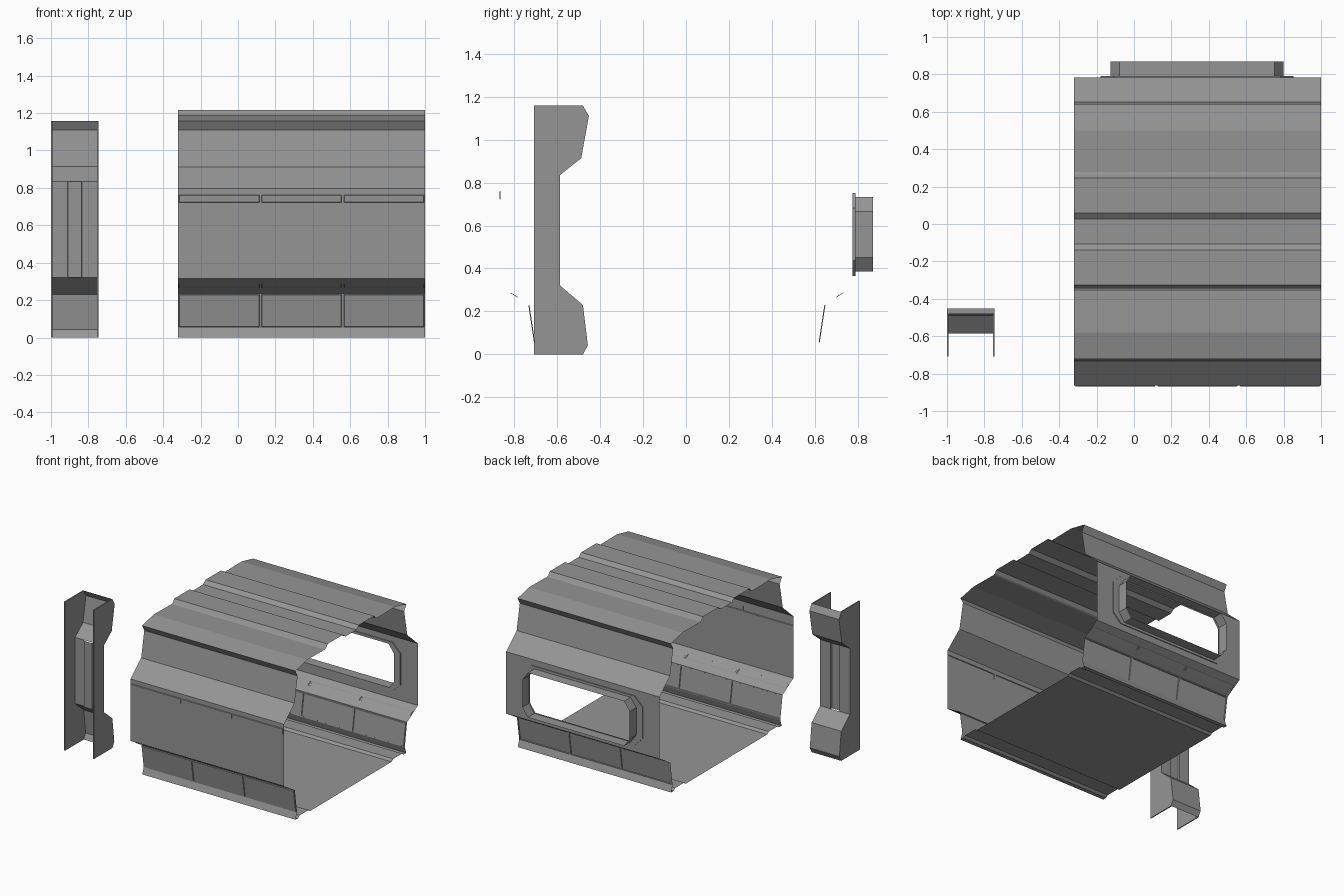
import bpy, bmesh
from mathutils import Vector

if "Cube" in bpy.data.objects:
    bpy.data.objects.remove(bpy.data.objects["Cube"])

X0, X1, CY = -0.32, 1.0, -0.04      # corridor ends and its centre line
HALF = 0.823                        # half width at the side walls
WALL_LOW, WALL_TOP = 0.315, 0.797

metal = bpy.data.materials.new("dark_grey_metal")
metal.diffuse_color = (0.3, 0.3, 0.3, 1)
metal.use_nodes = True
metal.node_tree.nodes["Principled BSDF"].inputs["Base Color"].default_value = metal.diffuse_color


def finish(bm, name):
    bmesh.ops.remove_doubles(bm, verts=bm.verts, dist=0.0001)
    bmesh.ops.recalc_face_normals(bm, faces=bm.faces)
    me = bpy.data.meshes.new(name)
    bm.to_mesh(me)
    bm.free()
    me.materials.append(metal)
    ob = bpy.data.objects.new(name, me)
    bpy.context.collection.objects.link(ob)
    return ob


def face(bm, pts):
    return bm.faces.new([bm.verts.new(p) for p in pts])


def strip(bm, profile, xs):
    """Sweep an open (y, z) profile along x; returns rows of faces."""
    grid = [[bm.verts.new((x, y, z)) for x in xs] for y, z in profile]
    return [[bm.faces.new((a[i], a[i + 1], b[i + 1], b[i])) for i in range(len(xs) - 1)]
            for a, b in zip(grid, grid[1:])]


def octagon(x0, x1, z0, z1, cx, cz, y):
    return [Vector((x, y, z)) for x, z in (
        (x0 + cx, z0), (x1 - cx, z0), (x1, z0 + cz), (x1, z1 - cz),
        (x1 - cx, z1), (x0 + cx, z1), (x0, z1 - cz), (x0, z0 + cz))]


def bridge(bm, a, b):
    for i in range(len(a)):
        j = (i + 1) % len(a)
        face(bm, (a[i], a[j], b[j], b[i]))


def step_panels(bm, faces):
    bmesh.ops.inset_individual(bm, faces=faces, thickness=0.008)
    bmesh.ops.inset_individual(bm, faces=faces, thickness=0.004)
    bmesh.ops.translate(bm, verts=list({v for f in faces for v in f.verts}),
                        vec=(0, -0.005, 0))


# Corridor half section: (distance from centre line, height)
lower = [(0.0, 0.0), (0.50, 0.0), (0.52, 0.015), (0.63, 0.015), (0.65, 0.0), (0.68, 0.0),
         (0.662, 0.05), (0.69, 0.235), (0.735, 0.262), (0.780, 0.290), (HALF, WALL_LOW)]
upper = [(HALF, WALL_TOP), (0.693, 0.912), (0.655, 1.11), (0.682, 1.158),
         (0.54, 1.190), (0.318, 1.187), (0.305, 1.193), (0.286, 1.217),
         (0.099, 1.217), (0.067, 1.192), (0.0, 1.192)]
front_wall = [(HALF, WALL_LOW), (HALF, 0.715), (HALF, 0.767), (HALF, WALL_TOP)]
xs = [X0 + (X1 - X0) * i / 3 for i in range(4)]

# Corridor shell with three bays of panels
bm = bmesh.new()
panels = []
for s in (-1, 1):
    rows = strip(bm, [(CY + s * h, z) for h, z in lower], xs)
    panels += rows[6] + rows[8]
    strip(bm, [(CY + s * h, z) for h, z in upper], xs)
panels += strip(bm, [(CY - h, z) for h, z in front_wall], xs)[1]
bmesh.ops.remove_doubles(bm, verts=bm.verts, dist=0.0001)
bmesh.ops.recalc_face_normals(bm, faces=bm.faces)
step_panels(bm, panels)
finish(bm, "corridor_shell")

# Rear wall with the window opening
bm = bmesh.new()
yw = CY + HALF
hole = octagon(-0.125, 0.80, 0.385, 0.732, 0.048, 0.066, yw)
zb = (WALL_LOW, WALL_LOW, None, None, WALL_TOP, WALL_TOP, None, None)
xb = (None, None, X1, X1, None, None, X0, X0)
edge = [Vector((x if x is not None else p.x, yw, z if z is not None else p.z))
        for p, x, z in zip(hole, xb, zb)]
corners = {1: (X1, WALL_LOW), 3: (X1, WALL_TOP), 5: (X0, WALL_TOP), 7: (X0, WALL_LOW)}
for i in range(8):
    j = (i + 1) % 8
    pts = [hole[i], edge[i]]
    if i in corners:
        pts.append(Vector((corners[i][0], yw, corners[i][1])))
    face(bm, pts + [edge[j], hole[j]])
finish(bm, "window_wall")

# Window frame: mounting plate and projecting sleeve
bm = bmesh.new()
rings = [octagon(-0.178, 0.853, 0.366, 0.751, 0.07, 0.07, y) for y in (0.776, 0.790)]
rings += [octagon(-0.125, 0.80, 0.385, 0.732, 0.048, 0.066, y) for y in (0.790, 0.870)]
for a, b in zip(rings, rings[1:]):
    bridge(bm, a, b)
bridge(bm, rings[0], [Vector((p.x, 0.776, p.z)) for p in rings[2]])
finish(bm, "window_frame")

# Pillar: open channel with thin cheeks and a shallow grooved web
PX0, PX1, T = -1.0, -0.745, 0.008
web = [(-0.48, 0.0), (-0.457, 0.042), (-0.48, 0.23), (-0.586, 0.32),
       (-0.586, 0.835), (-0.488, 0.914), (-0.452, 1.11), (-0.48, 1.158)]
bm = bmesh.new()
for x in (PX0, PX1 - T):
    outline = [(-0.708, 0.0)] + web + [(-0.708, 1.158)]
    f = face(bm, [(x, y, z) for y, z in outline])
    ext = bmesh.ops.extrude_face_region(bm, geom=[f], use_keep_orig=True)
    bmesh.ops.translate(bm, vec=(T, 0, 0),
                        verts=[v for v in ext["geom"] if isinstance(v, bmesh.types.BMVert)])
finish(bm, "pillar_cheeks")

bm = bmesh.new()
strip(bm, web[:4], (PX0, PX1))
strip(bm, web[4:], (PX0, PX1))
groove = [(PX0, -0.586), (-0.912, -0.586), (-0.908, -0.598),
          (-0.838, -0.598), (-0.834, -0.586), (PX1, -0.586)]
for (xa, ya), (xe, ye) in zip(groove, groove[1:]):
    face(bm, ((xa, ya, 0.32), (xe, ye, 0.32), (xe, ye, 0.835), (xa, ya, 0.835)))
finish(bm, "pillar_web")
